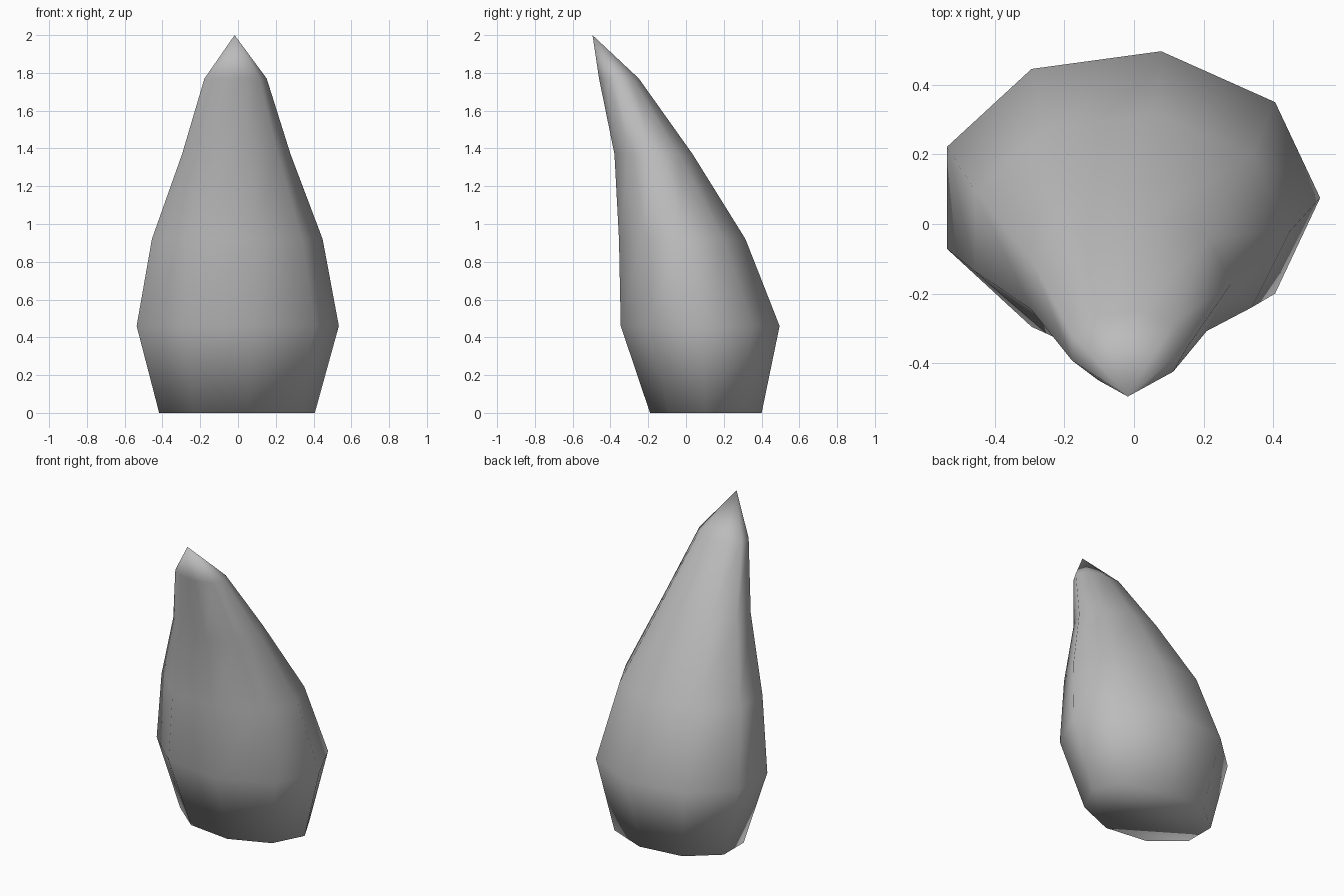
import bpy
import math

cube = bpy.data.objects.get("Cube")
if cube:
    bpy.data.objects.remove(cube, do_unlink=True)

# Plain grey
grey = bpy.data.materials.new("grey")
grey.use_nodes = True
colour = (0.5, 0.5, 0.5, 1)
grey.diffuse_color = colour
grey.node_tree.nodes["Principled BSDF"].inputs["Base Color"].default_value = colour

# Cross-sections: height, centre y, radius x, radius y
SIDES = 9
AXIS_X = -0.018
sections = [
    (0.00, 0.105, 0.425, 0.300),
    (0.46, 0.075, 0.552, 0.427),
    (0.92, -0.020, 0.466, 0.340),
    (1.37, -0.172, 0.296, 0.210),
    (1.77, -0.355, 0.170, 0.107),
]
tip = (AXIS_X, -0.495, 2.0)

verts = []
for z, cy, rx, ry in sections:
    for i in range(SIDES):
        a = math.tau * i / SIDES
        verts.append((AXIS_X + rx * math.cos(a), cy + ry * math.sin(a), z))
verts.append(tip)

# Flat base, side walls, then the fan up to the tip
faces = [tuple(reversed(range(SIDES)))]
for s in range(len(sections) - 1):
    for i in range(SIDES):
        j = (i + 1) % SIDES
        low, high = s * SIDES, (s + 1) * SIDES
        faces.append((low + i, low + j, high + j, high + i))
last = (len(sections) - 1) * SIDES
for i in range(SIDES):
    faces.append((last + i, last + (i + 1) % SIDES, len(verts) - 1))

mesh = bpy.data.meshes.new("curved_horn")
mesh.from_pydata(verts, [], faces)
mesh.materials.append(grey)
mesh.shade_smooth()
mesh.update()
horn = bpy.data.objects.new("curved_horn", mesh)
bpy.context.collection.objects.link(horn)
